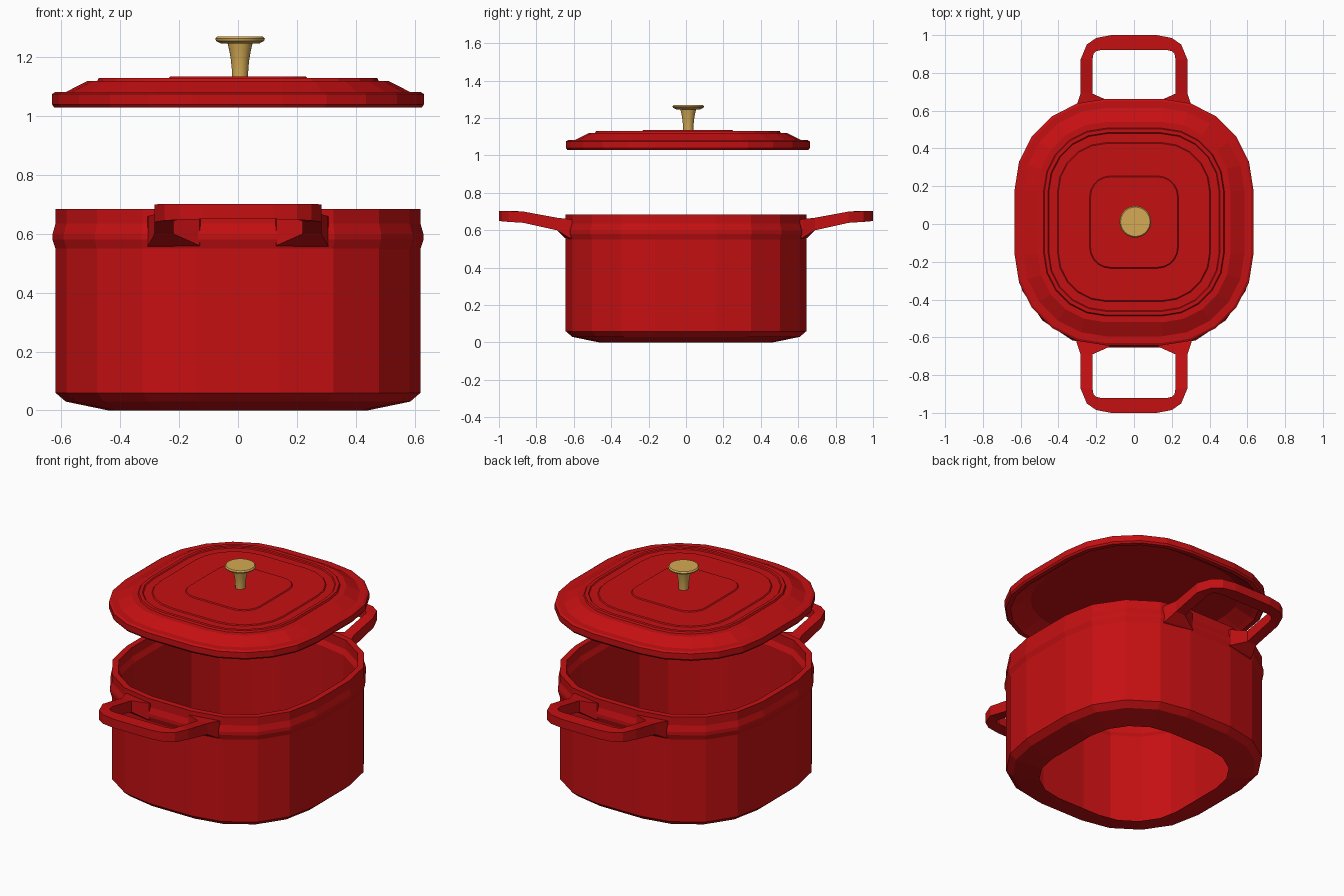
import bpy, bmesh, math

cube = bpy.data.objects.get("Cube")
if cube:
    bpy.data.objects.remove(cube, do_unlink=True)


def material(name, color):
    m = bpy.data.materials.new(name)
    m.use_nodes = True
    m.diffuse_color = color
    m.node_tree.nodes["Principled BSDF"].inputs["Base Color"].default_value = color
    return m


RED = material("red enamel", (0.56, 0.005, 0.006, 1))
BRASS = material("brass", (0.66, 0.40, 0.09, 1))


def rounded_rect(hx, hy, r, z, segs):
    """Points of a rounded rectangle, counter-clockwise."""
    pts = []
    for q, (sx, sy) in enumerate([(1, 1), (-1, 1), (-1, -1), (1, -1)]):
        for i in range(segs + 1):
            a = math.pi / 2 * (q + i / segs)
            pts.append((sx * (hx - r) + r * math.cos(a),
                        sy * (hy - r) + r * math.sin(a), z))
    return pts


def loft(name, loops, mat, caps=False, cyclic=False, offset=(0, 0, 0)):
    """Skin a series of closed loops with equal point counts."""
    bm = bmesh.new()
    rings = [[bm.verts.new(p) for p in loop] for loop in loops]
    n = len(rings[0])
    pairs = list(zip(rings, rings[1:]))
    if cyclic:
        pairs.append((rings[-1], rings[0]))
    for a, b in pairs:
        for i in range(n):
            j = (i + 1) % n
            bm.faces.new((a[i], a[j], b[j], b[i]))
    if caps:
        bm.faces.new(rings[0][::-1])
        bm.faces.new(rings[-1])
    bmesh.ops.recalc_face_normals(bm, faces=bm.faces)
    me = bpy.data.meshes.new(name)
    bm.to_mesh(me)
    bm.free()
    me.materials.append(mat)
    ob = bpy.data.objects.new(name, me)
    ob.location = offset
    bpy.context.collection.objects.link(ob)
    return ob


# Pot body: outer wall, bead, rim, inner wall, open base (radius, height)
pot_profile = [(0.30, 0), (0.445, 0.03), (0.48, 0.06), (0.48, 0.55),
               (0.49, 0.58), (0.49, 0.60), (0.48, 0.635), (0.48, 0.685),
               (0.445, 0.685), (0.445, 0.63), (0.43, 0.60), (0.43, 0.07),
               (0.40, 0.045)]
loft("pot_body", [rounded_rect(0.14 + r, 0.163 + r, r, z, 4) for r, z in pot_profile],
     RED, cyclic=True)

# Lid: recessed underside, rim, sloped shoulder, stepped top (half width, radius, height)
lid_profile = [(0.50, 0.37, 1.095), (0.58, 0.43, 1.045), (0.60, 0.45, 1.03),
               (0.625, 0.475, 1.03), (0.632, 0.48, 1.04), (0.632, 0.48, 1.075),
               (0.62, 0.47, 1.082), (0.585, 0.44, 1.082), (0.51, 0.36, 1.12),
               (0.478, 0.33, 1.12), (0.473, 0.325, 1.13), (0.455, 0.31, 1.13),
               (0.45, 0.305, 1.125), (0.405, 0.26, 1.125), (0.40, 0.255, 1.13),
               (0.235, 0.11, 1.13), (0.23, 0.105, 1.135)]
loft("lid", [rounded_rect(h, h + 0.02 * min(1, h / 0.5), r, z, 5)
             for h, r, z in lid_profile], RED, caps=True, offset=(0, 0.01, 0))

# Knob: flared stem with a disc top
knob_profile = [(0.027, 1.12), (0.028, 1.16), (0.031, 1.19), (0.036, 1.22),
                (0.042, 1.246), (0.066, 1.247), (0.082, 1.256), (0.084, 1.263),
                (0.078, 1.27), (0.07, 1.27)]
knob = loft("lid_knob", [[(r * math.cos(a), r * math.sin(a), z)
                          for a in (math.tau * i / 24 for i in range(24))]
                         for r, z in knob_profile], BRASS, caps=True,
            offset=(0.007, 0.012, 0))
bpy.context.view_layer.objects.active = knob
knob.select_set(True)
bpy.ops.object.shade_smooth_by_angle(angle=math.radians(30))
knob.select_set(False)

# Loop handles: outer x, y, inner x, y, top and bottom along one half
half = [(0.31, 0.59, 0.12, 0.625, 0.655, 0.55),
        (0.305, 0.625, 0.13, 0.65, 0.66, 0.56),
        (0.283, 0.69, 0.22, 0.69, 0.667, 0.60),
        (0.283, 0.87, 0.22, 0.87, 0.70, 0.64),
        (0.25, 0.95, 0.215, 0.90, 0.702, 0.645),
        (0.20, 0.985, 0.20, 0.915, 0.702, 0.648),
        (0.12, 1.0, 0.17, 0.922, 0.702, 0.65)]
stations = [(1, s) for s in half] + [(-1, s) for s in reversed(half)]
for name, side in (("front_handle", -1), ("back_handle", 1)):
    loops = []
    for sx, (ox, oy, ix, iy, top, bottom) in stations:
        o, i = (sx * ox, side * oy), (sx * ix, side * iy)
        loops.append([(*o, bottom), (*o, top), (*i, top), (*i, bottom)])
    loft(name, loops, RED, caps=True)
